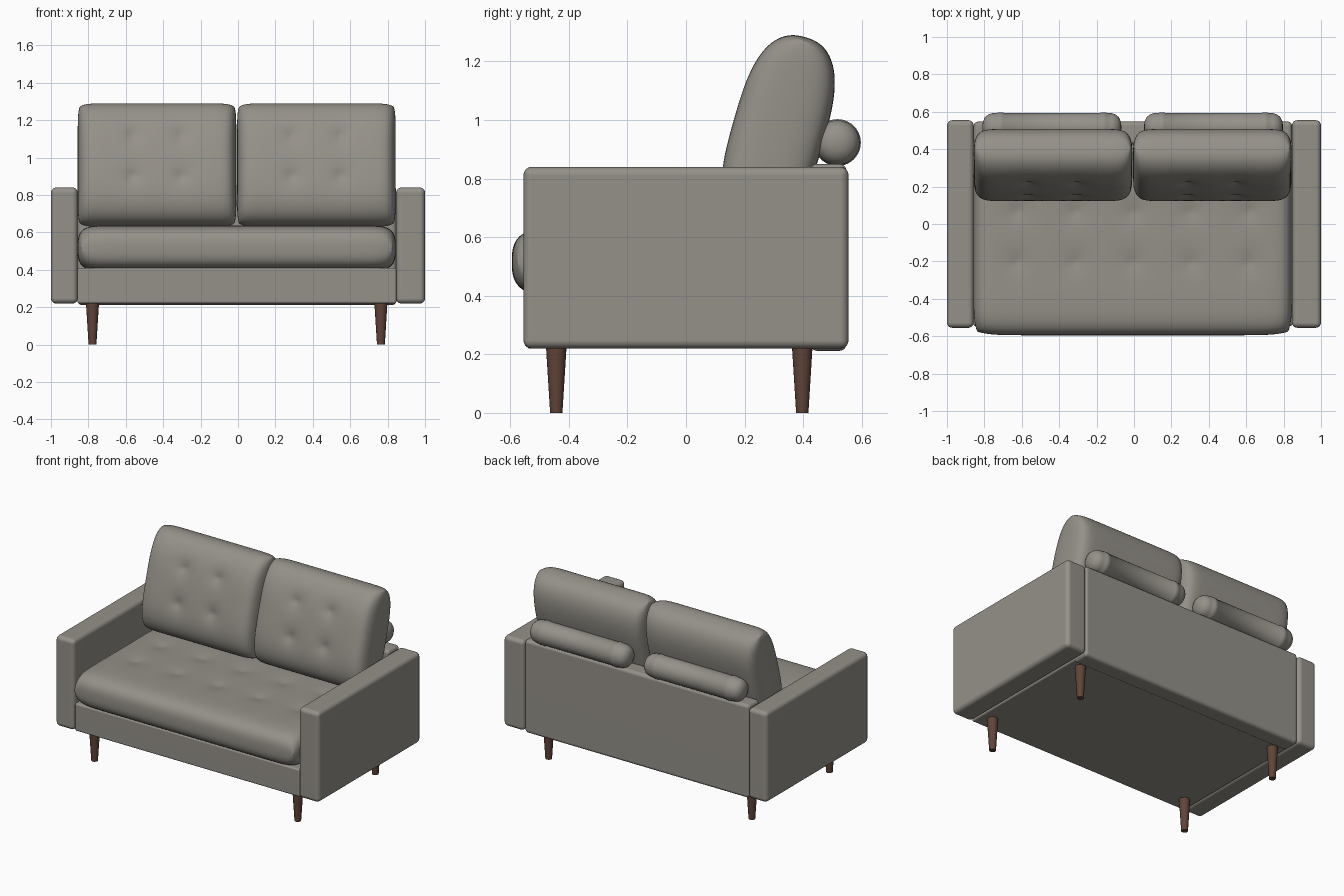
import bpy, bmesh, math
from mathutils import Vector, Matrix

if "Cube" in bpy.data.objects:
    bpy.data.objects.remove(bpy.data.objects["Cube"])


def material(name, rgb):
    m = bpy.data.materials.new(name)
    m.diffuse_color = (*rgb, 1)
    m.use_nodes = True
    m.node_tree.nodes["Principled BSDF"].inputs["Base Color"].default_value = m.diffuse_color
    return m


FABRIC = material("warm grey fabric", (0.300, 0.283, 0.250))
WOOD = material("dark brown wood", (0.118, 0.058, 0.040))
CX = -0.007  # centre of the span between the arms


def finish(bm, name, mat, smooth=True):
    bmesh.ops.recalc_face_normals(bm, faces=bm.faces)
    me = bpy.data.meshes.new(name)
    for f in bm.faces:
        f.smooth = smooth
    bm.to_mesh(me)
    bm.free()
    me.materials.append(mat)
    ob = bpy.data.objects.new(name, me)
    bpy.context.collection.objects.link(ob)
    return ob


def box(name, lo, hi, bevel):
    """Upholstered block with softly rounded edges."""
    lo, hi = Vector(lo), Vector(hi)
    bm = bmesh.new()
    bmesh.ops.create_cube(bm, size=1)
    for v in bm.verts:
        v.co = Vector(((hi[i] + lo[i]) / 2 + v.co[i] * (hi[i] - lo[i]) for i in range(3)))
    ob = finish(bm, name, FABRIC)
    b = ob.modifiers.new("soft edges", 'BEVEL')
    b.width, b.segments = bevel, 5
    ob.modifiers.new("flat shading fix", 'WEIGHTED_NORMAL')
    return ob


def cushion(name, a, h, t, px, pz, q, tufts, depth, rad, matrix, n=(72, 56)):
    """Pillow in local XZ, thickness in Y, buttons dimpled on the -Y side."""
    bm = bmesh.new()
    for side in (-1, 1):
        rows = []
        for j in range(n[1] + 1):
            v = math.sin(math.pi / 2 * (2 * j / n[1] - 1))
            row = []
            for i in range(n[0] + 1):
                u = math.sin(math.pi / 2 * (2 * i / n[0] - 1))
                x = a * u * (1 - 0.025 * abs(v) ** 10)
                z = h * v * (1 - 0.04 * abs(u) ** 14)
                k = max(0, 1 - abs(u) ** px) ** 0.38 * max(0, 1 - abs(v) ** pz) ** q
                y = t * k
                if side < 0:
                    for bx, bz in tufts:
                        d = math.hypot(x - bx, z - bz)
                        y -= depth * math.exp(-d / rad) * min(1, k * 2)
                row.append(bm.verts.new((x, side * y, z)))
            rows.append(row)
        for j in range(n[1]):
            for i in range(n[0]):
                bm.faces.new((rows[j][i], rows[j][i + 1], rows[j + 1][i + 1], rows[j + 1][i]))
    bmesh.ops.remove_doubles(bm, verts=bm.verts, dist=1e-4)
    bm.transform(matrix)
    return finish(bm, name, FABRIC)


def lathe(name, profile, mat, matrix, seg=40):
    """Spin (radius, height) points around local Z."""
    bm = bmesh.new()
    vs = [bm.verts.new((r, 0, z)) for r, z in profile]
    es = [bm.edges.new(p) for p in zip(vs, vs[1:])]
    bmesh.ops.spin(bm, geom=vs + es, cent=(0, 0, 0), axis=(0, 0, 1),
                   angle=2 * math.pi, steps=seg)
    bmesh.ops.remove_doubles(bm, verts=bm.verts, dist=1e-5)
    bm.transform(matrix)
    ob = finish(bm, name, mat)
    bpy.ops.object.select_all(action='DESELECT')
    bpy.context.view_layer.objects.active = ob
    ob.select_set(True)
    bpy.ops.object.shade_smooth_by_angle(angle=math.radians(40))
    return ob


# frame: arms, base rail and back panel
box("left_arm", (-1.0, -0.555, 0.22), (-0.857, 0.555, 0.84), 0.028)
box("right_arm", (0.845, -0.555, 0.22), (1.0, 0.555, 0.84), 0.028)
box("base", (-0.859, -0.545, 0.22), (0.847, 0.50, 0.41), 0.012)
box("back_panel", (-0.857, 0.425, 0.212), (0.845, 0.547, 0.85), 0.022)

# seat cushion with two rows of buttons
seat_tufts = [(x, z) for x in (-0.62, -0.31, 0, 0.31, 0.62) for z in (-0.11, 0.16)]
cushion("seat_cushion", 0.852, 0.5, 0.122, 24, 9, 0.36, seat_tufts, 0.02, 0.06,
        Matrix.Translation((CX, -0.095, 0.516)) @ Matrix.Rotation(-math.pi / 2, 4, 'X'),
        (110, 70))

# back cushions, leaning back, and bolsters resting on the back panel
back_tufts = [(x, z) for x in (-0.13, 0.13) for z in (-0.1, 0.13)]
half = [(0.0, 0.372), (0.03, 0.369), (0.054, 0.358), (0.069, 0.34), (0.076, 0.318),
        (0.077, 0.292), (0.080, 0.288), (0.080, 0.262), (0.077, 0.258)]
bolster_profile = half + [(r, -z) for r, z in reversed(half)]
for side, s in (("left", -1), ("right", 1)):
    cushion(side + "_back_cushion", 0.424, 0.336, 0.158, 14, 3, 0.42,
            back_tufts, 0.028, 0.045,
            Matrix.Translation((CX + s * 0.426, 0.315, 0.96))
            @ Matrix.Rotation(math.radians(-16), 4, 'X'))
    lathe(side + "_bolster", bolster_profile, FABRIC,
          Matrix.Translation((CX + s * 0.432, 0.517, 0.923))
          @ Matrix.Rotation(math.pi / 2, 4, 'Y'))

    # tapered legs
    for place, y in (("front", -0.443), ("back", 0.397)):
        lathe(f"{side}_{place}_leg", [(0, 0), (0.021, 0), (0.035, 0.225), (0, 0.225)], WOOD,
              Matrix.Translation((CX + s * 0.771, y, 0)), 24)
